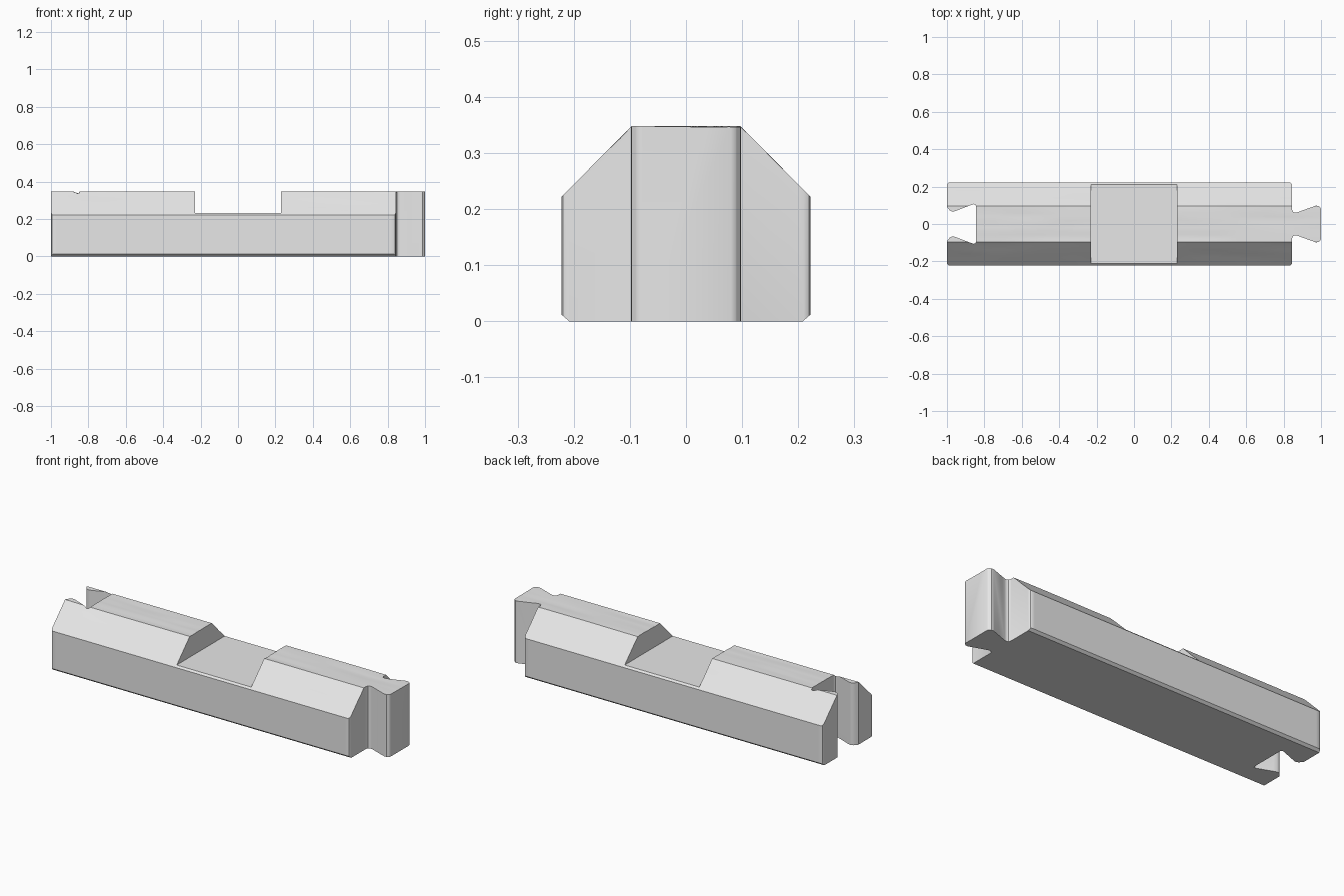
import bpy, bmesh
from mathutils import Vector, noise

cube = bpy.data.objects.get("Cube")
if cube:
    bpy.data.objects.remove(cube, do_unlink=True)

stone = bpy.data.materials.new("plain grey")
stone.use_nodes = True
grey = (0.8, 0.8, 0.8, 1)
stone.diffuse_color = grey
stone.node_tree.nodes["Principled BSDF"].inputs["Base Color"].default_value = grey


def make_object(name, bm):
    bmesh.ops.recalc_face_normals(bm, faces=bm.faces)
    mesh = bpy.data.meshes.new(name)
    bm.to_mesh(mesh)
    bm.free()
    mesh.materials.append(stone)
    obj = bpy.data.objects.new(name, mesh)
    bpy.context.collection.objects.link(obj)
    return obj


def loft(name, rings):
    """Skin closed rings of points and cap both ends."""
    bm = bmesh.new()
    rows = [[bm.verts.new(p) for p in ring] for ring in rings]
    n = len(rows[0])
    for a, b in zip(rows, rows[1:]):
        for i in range(n):
            j = (i + 1) % n
            bm.faces.new((a[i], a[j], b[j], b[i]))
    bm.faces.new(rows[0])
    bm.faces.new(rows[-1])
    return make_object(name, bm)


def between(a, b, steps):
    return [Vector(a).lerp(Vector(b), i / steps) for i in range(steps)]


# Beam cross-section (y, z): flat sides, sloped shoulders, narrow top
SIDE, SHOULDER, TOP, HEIGHT = 0.222, 0.222, 0.097, 0.348
section = [Vector((-0.208, 0)), Vector((0.208, 0)), Vector((SIDE, 0.012))]
section += between((SIDE, SHOULDER), (TOP, HEIGHT), 6)
section += between((TOP, HEIGHT), (-TOP, HEIGHT), 10)
section += between((-TOP, HEIGHT), (-SIDE, SHOULDER), 6)
section += [Vector((-SIDE, SHOULDER)), Vector((-SIDE, 0.012))]


# Faint grain along the length, only on the upper faces
def grained(x, p):
    y, z = p
    fade = min(1, max(0, (z - SHOULDER) / 0.05))
    wave = noise.noise(Vector((x * 2.5, y * 22, z * 8)))
    return (x, y, z - fade * 0.004 * max(0, wave))


STEPS = 80
beam = loft("dovetail_beam", [[grained(-1.02 + 2.04 * i / STEPS, p) for p in section]
                              for i in range(STEPS + 1)])

# Plan outline: dovetail socket on the right end, matching tenon on the left end
half = [(-0.845, 0.096), (-0.849, 0.104), (-0.859, 0.106),
        (-0.962, 0.067), (-0.975, 0.067), (-0.986, 0.074), (-1, 0.092),
        (-1, 0.21), (-0.995, 0.219), (-0.985, 0.224),
        (0.83, 0.224), (0.84, 0.219), (0.845, 0.21),
        (0.845, 0.076), (0.85, 0.066), (0.86, 0.061), (0.872, 0.062),
        (0.972, 0.098), (0.986, 0.097), (0.996, 0.089), (1, 0.08)]
outline = half + [(x, -y) for x, y in reversed(half)]
plan = loft("plan_cutter", [[(x, y, z) for x, y in outline] for z in (-0.1, 0.5)])

# Square saddle notch across the middle
corners = [(-0.23, -0.4), (0.23, -0.4), (0.23, 0.4), (-0.23, 0.4)]
notch = loft("notch_cutter", [[(x, y, z) for x, y in corners] for z in (0.232, 0.6)])

# Trim the beam to its plan, then cut the notch
bpy.ops.object.select_all(action="DESELECT")
bpy.context.view_layer.objects.active = beam
beam.select_set(True)
for cutter, operation in ((plan, "INTERSECT"), (notch, "DIFFERENCE")):
    mod = beam.modifiers.new(cutter.name, "BOOLEAN")
    mod.object = cutter
    mod.operation = operation
    mod.solver = "EXACT"
    bpy.ops.object.modifier_apply(modifier=mod.name)
    bpy.data.objects.remove(cutter, do_unlink=True)

bpy.ops.object.shade_smooth_by_angle(angle=0.6)
